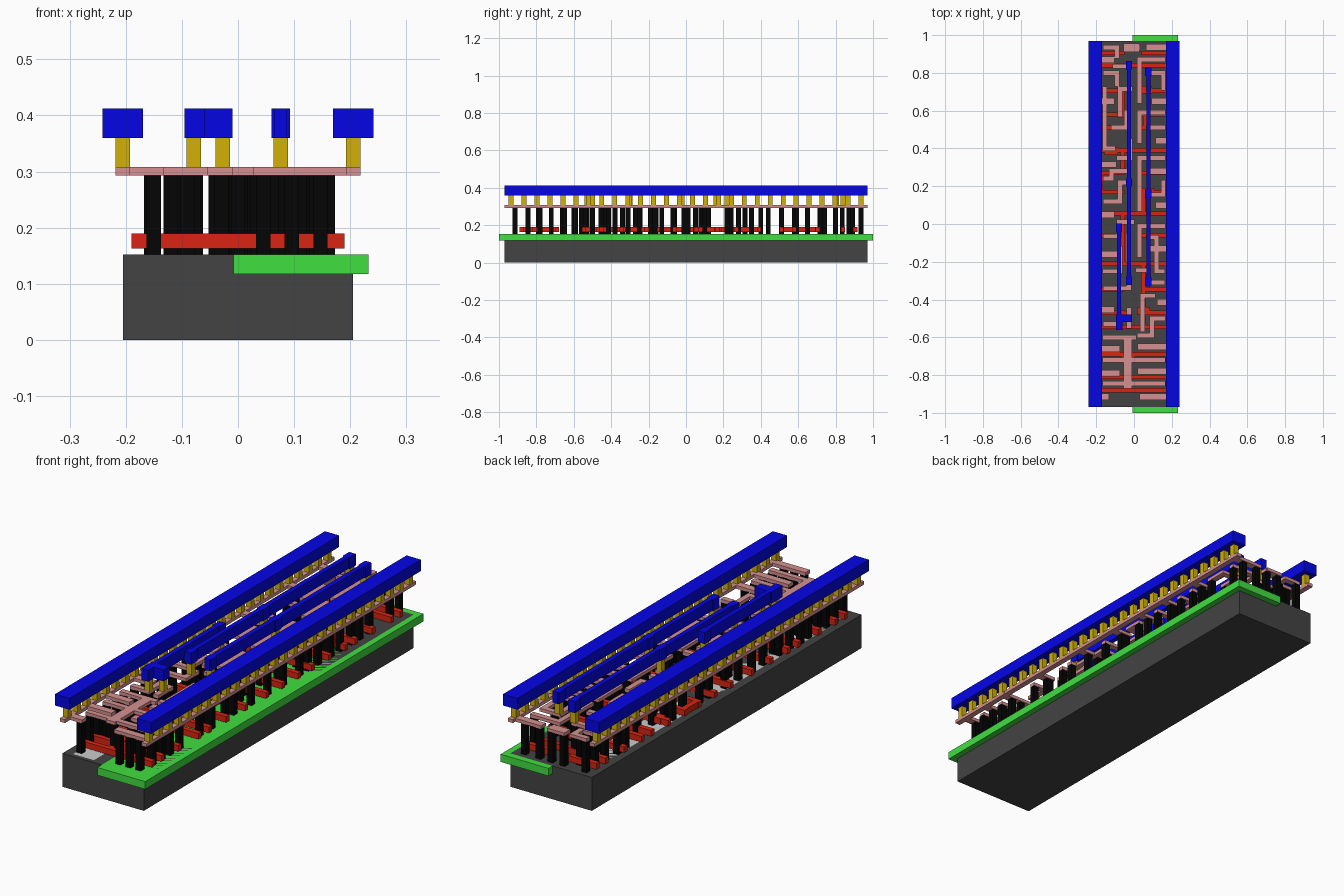
import bpy, bmesh

W = 0.0257          # contact / wire width
RAIL = 0.2055       # supply rail centre


def make(name, boxes, color=None):
    """One object from (x0, x1, y0, y1, z0, z1) boxes; color is as seen on screen."""
    bm = bmesh.new()
    for x0, x1, y0, y1, z0, z1 in boxes:
        v = [bm.verts.new((x, y, z)) for z in (z0, z1)
             for x, y in ((x0, y0), (x1, y0), (x1, y1), (x0, y1))]
        for f in ((3, 2, 1, 0), (4, 5, 6, 7), (0, 1, 5, 4),
                  (1, 2, 6, 5), (2, 3, 7, 6), (3, 0, 4, 7)):
            bm.faces.new([v[i] for i in f])
    me = bpy.data.meshes.new(name)
    bm.to_mesh(me)
    bm.free()
    ob = bpy.data.objects.new(name, me)
    bpy.context.collection.objects.link(ob)
    if color:
        mat = bpy.data.materials.new(name + "_color")
        mat.diffuse_color = (*[c ** 2.2 for c in color], 1)
        me.materials.append(mat)
    return ob


def path_boxes(path, w, z0, z1):
    """Right-angled wire of width w along the points."""
    h = w / 2
    return [(min(a[0], b[0]) - h, max(a[0], b[0]) + h,
             min(a[1], b[1]) - h, max(a[1], b[1]) + h, z0, z1)
            for a, b in zip(path, path[1:])]


def posts(points, z0, z1):
    h = W / 2
    return [(x - h, x + h, y - h, y + h, z0, z1) for x, y in points]


# Substrate with the well and the doped strip flush in its top
make("substrate", [(-0.205, 0.205, -0.97, 0.97, 0, 0.152)], (0.27, 0.27, 0.27))
make("well", [(-0.008, 0.233, -1, 1, 0.117, 0.152)], (0.26, 0.87, 0.26))
make("doped_strip", [(-0.165, -0.06, y0, y1, 0.14, 0.152)
                     for y0, y1 in ((-0.95, -0.6), (-0.56, 0.05), (0.1, 0.5), (0.56, 0.95))])

# Gates: full-width bars, then half bars on one side
gates = []
for y in (-0.88, -0.81, -0.69, -0.545, -0.21, 0.055, 0.39, 0.84):
    gates += [(-0.19, 0.19, y - 0.0113, y + 0.0113, 0.163, 0.19)]
for y in (-0.47, -0.345, -0.06, 0.17, 0.27, 0.51, 0.58, 0.705, 0.905):
    gates += [(-0.19, -0.05, y - 0.0113, y + 0.0113, 0.163, 0.19),
              (0.04, 0.19, y - 0.0113, y + 0.0113, 0.163, 0.19)]
# Gate pads and links between neighbouring bars
for x, y in ((-0.03, -0.70), (-0.06, -0.48), (0.05, -0.46), (-0.12, 0.385),
             (0.07, 0.17), (-0.05, 0.58), (0.06, 0.71)):
    gates.append((x - 0.035, x + 0.035, y - 0.02, y + 0.02, 0.163, 0.19))
for x, y0, y1 in ((-0.03, -0.88, -0.69), (0.05, -0.345, -0.21), (-0.06, -0.06, 0.055),
                  (-0.175, 0.17, 0.27), (0.06, 0.51, 0.58), (0.05, -0.545, -0.345),
                  (-0.06, -0.21, -0.06), (0.05, 0.055, 0.17), (-0.06, 0.27, 0.39),
                  (-0.06, 0.58, 0.705)):
    gates.append((x - 0.012, x + 0.012, y0, y1, 0.163, 0.19))
make("gates", gates, (0.85, 0.16, 0.1))

# Local wires on the well side
fingers = [[(RAIL, y), (x, y)] for y, x in
           ((-0.915, 0.045), (-0.78, 0.035), (-0.65, 0.035), (-0.415, 0.14), (-0.13, 0.1),
            (0.1, 0.13), (0.28, 0.1), (0.44, 0.13), (0.65, 0.11), (0.935, 0.08))]
wires = [
    [(-0.03, -0.845), (0.155, -0.845)],
    [(-0.03, -0.72), (0.155, -0.72)],
    [(0.045, -0.56), (0.045, -0.38), (0.1, -0.38)],
    [(0.155, -0.5), (0.095, -0.5), (0.095, -0.59), (0.03, -0.59)],
    [(0.15, -0.31), (0.076, -0.31), (0.076, -0.245), (0.02, -0.245)],
    [(0.155, -0.01), (0.03, -0.01), (0.03, -0.165)],
    [(0.15, -0.25), (0.12, -0.25), (0.12, -0.07), (0.076, -0.07)],
    [(0.155, 0.22), (0.155, 0.155), (0.076, 0.155), (0.076, 0.05)],
    [(0.03, 0.08), (0.03, 0.35), (0.155, 0.35)],
    [(0.076, 0.4), (0.076, 0.51), (0.155, 0.51)],
    [(0.03, 0.44), (0.03, 0.59), (0.155, 0.59)],
    [(0.155, 0.72), (0.155, 0.8), (0.076, 0.8), (0.076, 0.715)],
    [(0.03, 0.65), (0.03, 0.87), (0.155, 0.87)],
]
# Local wires on the bare substrate side
fingers += [[(-RAIL, y), (x, y)] for y, x in
            ((-0.79, -0.09), (-0.66, -0.09), (-0.455, -0.12), (-0.16, -0.1),
             (0.05, -0.12), (0.315, -0.11), (0.65, -0.12), (0.87, -0.12), (-0.915, -0.15))]
wires += [
    [(-0.155, -0.845), (-0.03, -0.845)],
    [(-0.155, -0.72), (-0.03, -0.72)],
    [(-0.155, -0.6), (0.0, -0.6)],
    [(-0.15, -0.53), (-0.08, -0.53), (-0.08, -0.44)],
    [(-0.027, -0.54), (-0.027, -0.455)],
    [(-0.15, -0.34), (-0.027, -0.34), (-0.027, -0.27)],
    [(-0.155, -0.25), (-0.075, -0.25), (-0.075, -0.13)],
    [(-0.15, -0.065), (-0.08, -0.065), (-0.08, 0.01), (-0.01, 0.01)],
    [(-0.03, -0.19), (-0.03, -0.06)],
    [(-0.15, 0.12), (-0.075, 0.12), (-0.075, 0.22), (-0.02, 0.22)],
    [(-0.15, 0.24), (-0.12, 0.24), (-0.12, 0.28), (-0.03, 0.28)],
    [(-0.11, 0.4), (-0.155, 0.4), (-0.155, 0.68), (-0.155, 0.715)],
    [(-0.08, 0.35), (-0.02, 0.35), (-0.02, 0.44)],
    [(-0.11, 0.51), (-0.04, 0.51), (-0.04, 0.59)],
    [(-0.075, 0.58), (-0.075, 0.715), (-0.02, 0.715)],
    [(-0.15, 0.8), (-0.09, 0.8), (-0.09, 0.74)],
    [(-0.1, 0.835), (-0.027, 0.835)],
    [(-0.15, 0.935), (-0.09, 0.935), (-0.09, 0.89)],
    [(-0.04, 0.935), (0.02, 0.935)],
]
local = []
for p in wires:
    local += path_boxes(p, W, 0.293, 0.308)
for p in fingers:
    local += path_boxes(p, 0.034, 0.293, 0.308)
# trim the wide fingers to the outer edge of the rails
local = [(max(b[0], -0.2185), min(b[1], 0.2185), *b[2:]) for b in local]
for s in (-1, 1):
    local += path_boxes([(s * RAIL, -0.957), (s * RAIL, 0.957)], W, 0.293, 0.308)
local.append((-0.055, -0.01, -0.87, -0.59, 0.293, 0.308))     # output spine
local.append((-0.055, 0.03, 0.91, 0.955, 0.293, 0.308))
make("local_wires", local, (0.83, 0.56, 0.56))

# Contacts: at the free ends of the local wires, plus rows along the outputs
spots = {e for p in wires + fingers for e in (p[0], p[-1]) if abs(e[0]) < 0.18}
spots |= {(x, -0.915) for x in (0.096, 0.147)}
spots |= {(x, y) for y in (-0.845, -0.78, -0.72, -0.65) for x in (0.06, 0.11, 0.16)}
spots |= {(0.155, y) for y in (-0.415, -0.13, 0.1, 0.28, 0.44, 0.65, 0.935)}
spots |= {(-0.15, y) for y in (-0.79, -0.66, -0.455, -0.16, 0.05, 0.315, 0.65, 0.87)}
make("contacts", posts(sorted(spots), 0.152, 0.293), (0.05, 0.05, 0.05))

# Upper metal: two supply rails and three signal straps with pads
metal = [(s * RAIL - 0.036, s * RAIL + 0.036, -0.97, 0.97, 0.36, 0.412) for s in (-1, 1)]
metal += [(-0.037, -0.016, -0.32, 0.86, 0.36, 0.412),
          (0.065, 0.087, -0.33, 0.83, 0.36, 0.412),
          (-0.09, -0.068, -0.56, 0.0, 0.36, 0.412),
          (-0.095, -0.01, -0.52, -0.48, 0.36, 0.412),
          (-0.095, -0.06, -0.56, -0.5, 0.36, 0.412)]
pads = [(-0.027, -0.3), (-0.027, 0.22), (-0.027, 0.84),
        (0.076, -0.305), (0.076, 0.16), (0.076, 0.805), (-0.079, -0.02)]
metal += [(x - 0.0165, x + 0.0165, y - 0.022, y + 0.022, 0.36, 0.412) for x, y in pads]
make("metal_straps", metal, (0.05, 0.05, 0.9))

# Vias between the local wires and the upper metal
vias = [(s * RAIL, -0.97 + 1.94 * (i + 0.5) / 28) for s in (-1, 1) for i in range(28)]
vias += pads + [(-0.079, -0.53), (-0.027, -0.5)]
make("vias", posts(vias, 0.308, 0.36), (0.82, 0.69, 0.06))
